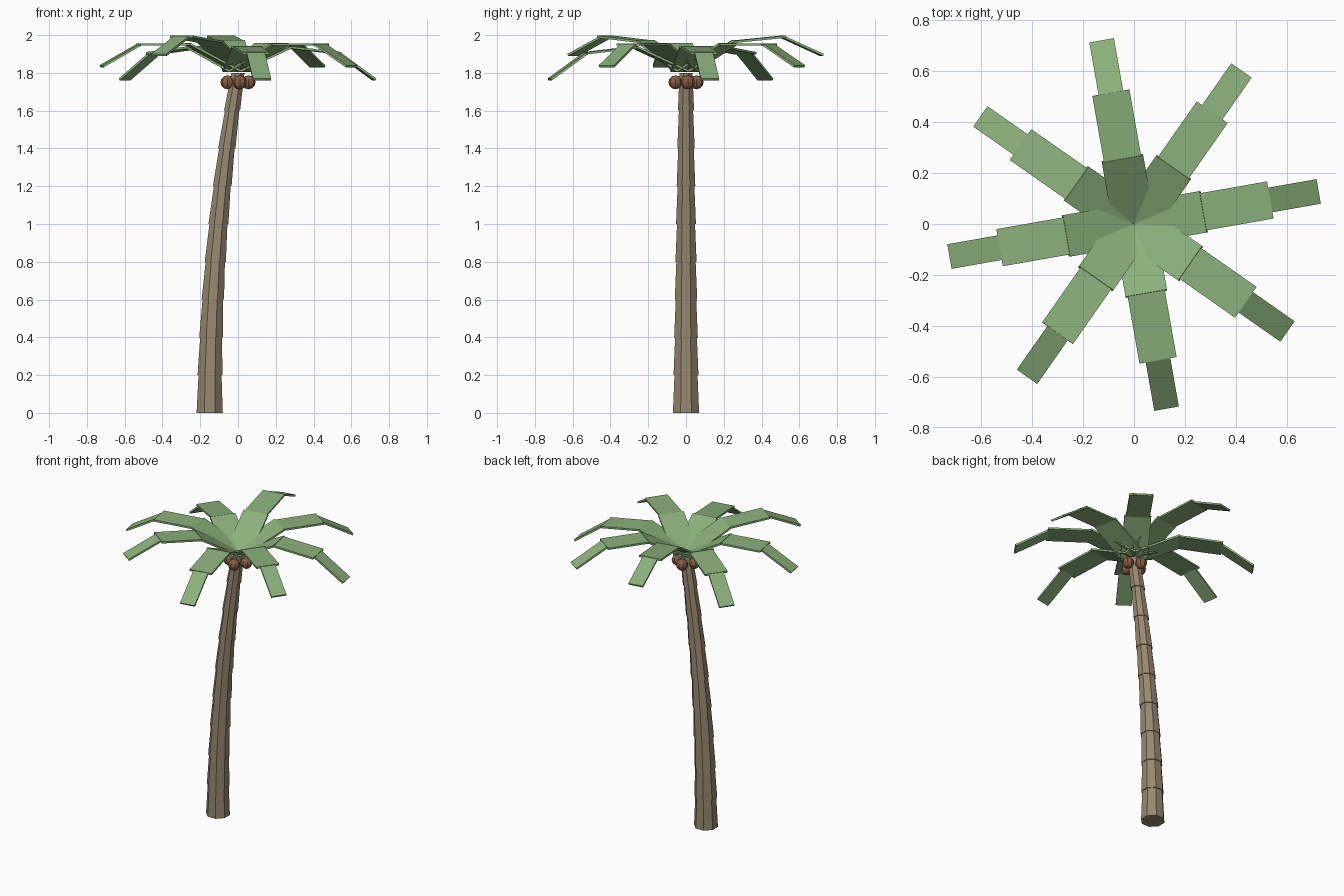
import bpy, bmesh
from math import radians, cos, sin, pi
from mathutils import Vector

cube = bpy.data.objects.get("Cube")
if cube:
    bpy.data.objects.remove(cube, do_unlink=True)


def material(name, rgb):
    mat = bpy.data.materials.new(name)
    mat.use_nodes = True
    color = (*rgb, 1)
    mat.diffuse_color = color
    mat.node_tree.nodes["Principled BSDF"].inputs["Base Color"].default_value = color
    return mat


def add_object(name, bm, mat):
    bmesh.ops.recalc_face_normals(bm, faces=bm.faces)
    mesh = bpy.data.meshes.new(name)
    bm.to_mesh(mesh)
    bm.free()
    mesh.materials.append(mat)
    obj = bpy.data.objects.new(name, mesh)
    bpy.context.collection.objects.link(obj)
    return obj


bark = material("bark_brown", (0.31, 0.245, 0.16))
leaf = material("leaf_green", (0.26, 0.44, 0.2))
husk = material("husk_brown", (0.24, 0.11, 0.055))

# Trunk: flared octagonal segments stacked along a gentle lean
SIDES, SEGMENTS, TRUNK_TOP = 8, 9, 1.8


def trunk_ring(bm, z, radius):
    x = -0.15 + 0.15 * (z / TRUNK_TOP) ** 2
    angles = [2 * pi * (i + 0.5) / SIDES for i in range(SIDES)]
    return [bm.verts.new((x + radius * cos(a), radius * sin(a), z)) for a in angles]


bm = bmesh.new()
for s in range(SEGMENTS):
    z = s * TRUNK_TOP / SEGMENTS
    radius = 0.075 - 0.0036 * s
    low = trunk_ring(bm, z, radius)
    high = trunk_ring(bm, z + TRUNK_TOP / SEGMENTS, radius - 0.009)
    bm.faces.new(low)
    bm.faces.new(high)
    for i in range(SIDES):
        j = (i + 1) % SIDES
        bm.faces.new((low[i], low[j], high[j], high[i]))
add_object("trunk", bm, bark)

# Fronds: three flat planks each, in three alternating droops
WIDTHS = (0.165, 0.148, 0.098)
OVERLAP = (0.006, 0.006, 0)
THICKNESS = 0.012
PROFILES = (
    ((0, 1.81), (0.272, 1.935), (0.537, 1.905), (0.733, 1.765)),
    ((0, 1.81), (0.266, 1.95), (0.53, 1.95), (0.733, 1.835)),
    ((0, 1.81), (0.257, 1.965), (0.517, 1.991), (0.73, 1.895)),
)


def add_plank(bm, start, end, width, extra, side):
    along = (end - start).normalized()
    up = along.cross(side) * THICKNESS / 2
    across = side * width / 2
    end = end + along * extra
    rings = [[bm.verts.new(p + u * up + a * across)
              for u, a in ((-1, -1), (-1, 1), (1, 1), (1, -1))] for p in (start, end)]
    bm.faces.new(rings[0])
    bm.faces.new(rings[1])
    for i in range(4):
        j = (i + 1) % 4
        bm.faces.new((rings[0][i], rings[0][j], rings[1][j], rings[1][i]))


for k in range(8):
    angle = radians(10 + 45 * k)
    side = Vector((-sin(angle), cos(angle), 0))
    path = [Vector((r * cos(angle), r * sin(angle), z)) for r, z in PROFILES[k % 3]]
    bm = bmesh.new()
    for p in range(3):
        add_plank(bm, path[p], path[p + 1], WIDTHS[p], OVERLAP[p], side)
    add_object(f"frond_{k + 1}", bm, leaf)

# Coconuts: faceted balls around the trunk top
for k in range(4):
    angle = radians(10 + 90 * k)
    bm = bmesh.new()
    bmesh.ops.create_uvsphere(bm, u_segments=8, v_segments=6, radius=0.037)
    bmesh.ops.translate(bm, verts=bm.verts,
                        vec=(0.057 * cos(angle), 0.057 * sin(angle), 1.75))
    add_object(f"coconut_{k + 1}", bm, husk)
